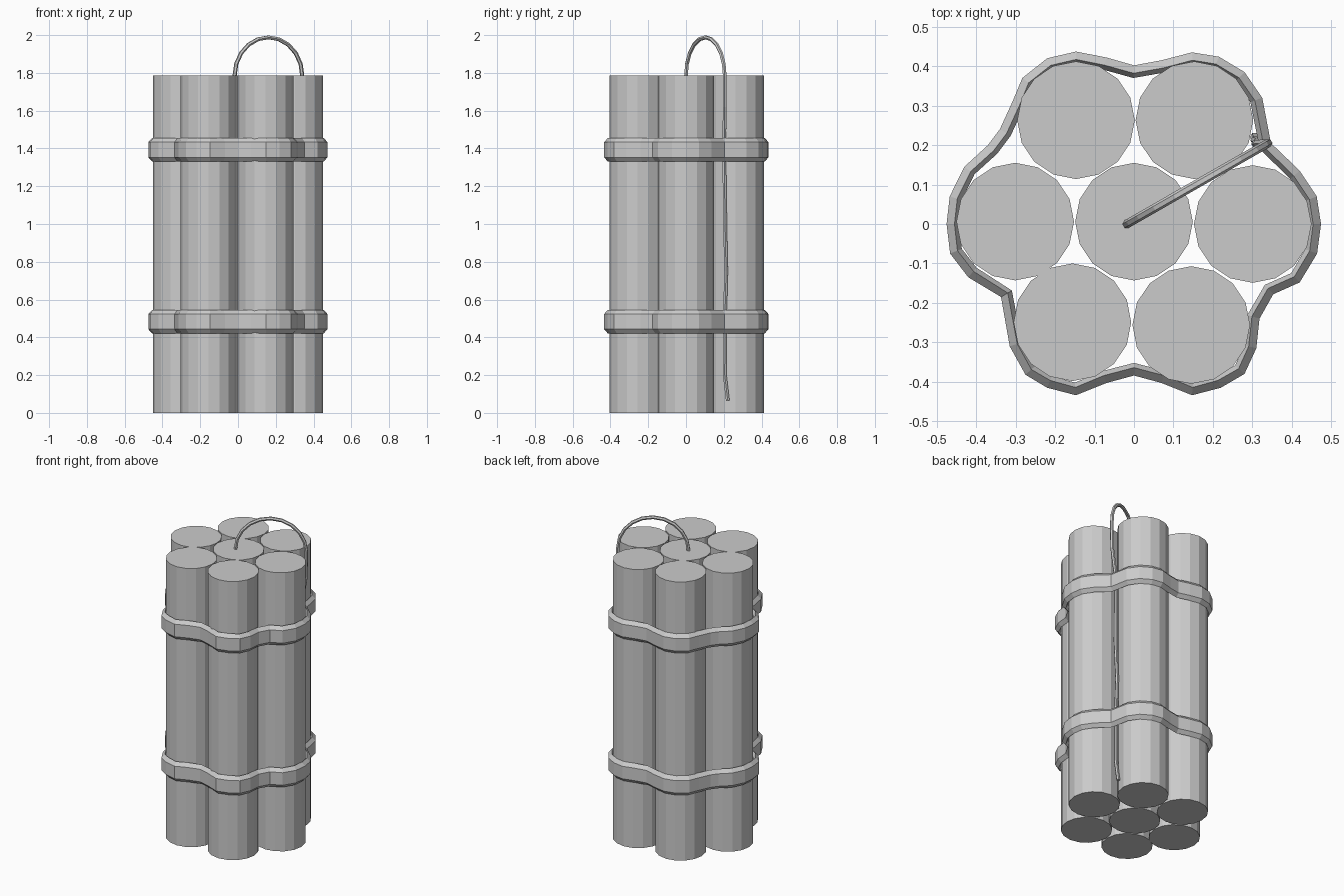
import bpy, bmesh, math
from mathutils import Vector

if "Cube" in bpy.data.objects:
    bpy.data.objects.remove(bpy.data.objects["Cube"])

STICK_R, STICK_H = 0.149, 1.785


def mesh_object(name, bm):
    bmesh.ops.recalc_face_normals(bm, faces=bm.faces)
    me = bpy.data.meshes.new(name)
    bm.to_mesh(me)
    bm.free()
    ob = bpy.data.objects.new(name, me)
    bpy.context.collection.objects.link(ob)
    return ob


# Seven sticks: one in the middle, six packed around it
centres = [(0, 0.006), (0.301, 0), (0.153, 0.263), (-0.147, 0.263),
           (-0.301, 0.006), (-0.156, -0.249), (0.145, -0.256)]
for i, (x, y) in enumerate(centres):
    bpy.ops.mesh.primitive_cylinder_add(vertices=16, radius=STICK_R, depth=STICK_H,
                                        location=(x, y, STICK_H / 2))
    bpy.context.object.name = f"stick_{i + 1}"

# Strap outline (outer edge), hugging the bundle
outline = [Vector(p) for p in [
    (0.474, 0), (0.463, 0.07), (0.42, 0.135), (0.347, 0.205), (0.325, 0.32),
    (0.28, 0.385), (0.215, 0.424), (0.147, 0.435), (0.07, 0.415), (0, 0.402),
    (-0.07, 0.422), (-0.147, 0.437), (-0.22, 0.42), (-0.283, 0.37), (-0.308, 0.31),
    (-0.34, 0.24), (-0.37, 0.2), (-0.43, 0.145), (-0.467, 0.07), (-0.475, 0),
    (-0.466, -0.075), (-0.42, -0.135), (-0.337, -0.185), (-0.315, -0.31),
    (-0.275, -0.382), (-0.22, -0.415), (-0.147, -0.434), (-0.07, -0.403),
    (0, -0.384), (0.07, -0.403), (0.147, -0.434), (0.22, -0.415), (0.28, -0.38),
    (0.31, -0.315), (0.318, -0.24), (0.353, -0.178), (0.42, -0.148), (0.464, -0.075)]]
# Strap cross-section: inset from the outline, height from the middle
section = [(0, -0.04), (0, 0.04), (0.02, 0.062), (0.032, 0.04), (0.032, -0.04), (0.02, -0.062)]


def strap(name, z):
    bm = bmesh.new()
    rings = []
    n = len(outline)
    for i, p in enumerate(outline):
        t = (outline[(i + 1) % n] - outline[i - 1]).normalized()
        inward = Vector((-t.y, t.x))
        rings.append([bm.verts.new((*(p + inward * d), z + h)) for d, h in section])
    m = len(section)
    for i in range(n):
        a, b = rings[i], rings[(i + 1) % n]
        for k in range(m):
            bm.faces.new((a[k], b[k], b[(k + 1) % m], a[(k + 1) % m]))
    mesh_object(name, bm)


strap("lower_strap", 0.483)
strap("upper_strap", 1.393)

# Fuse: arch from the middle stick, then hanging down between two sticks
start, end = Vector((-0.018, 0, STICK_H)), Vector((0.34, 0.205, STICK_H))
path = [start - Vector((0, 0, 0.03))]
for i in range(11):
    a = math.pi * i / 10
    p = start.lerp(end, (1 - math.cos(a)) / 2)
    path.append(p + Vector((0, 0, 0.203 * math.sin(a))))
path += [Vector(p) for p in [(0.338, 0.205, 1.62), (0.312, 0.203, 1.46), (0.308, 0.203, 1.3),
                             (0.314, 0.207, 1.0), (0.306, 0.212, 0.75), (0.31, 0.206, 0.5),
                             (0.31, 0.205, 0.2), (0.305, 0.221, 0.065)]]
cu = bpy.data.curves.new("fuse", 'CURVE')
cu.dimensions = '3D'
cu.bevel_depth = 0.011
cu.bevel_resolution = 1
cu.use_fill_caps = True
sp = cu.splines.new('POLY')
sp.points.add(len(path) - 1)
for pt, p in zip(sp.points, path):
    pt.co = (*p, 1)
sp.use_smooth = False
bpy.context.collection.objects.link(bpy.data.objects.new("fuse", cu))
